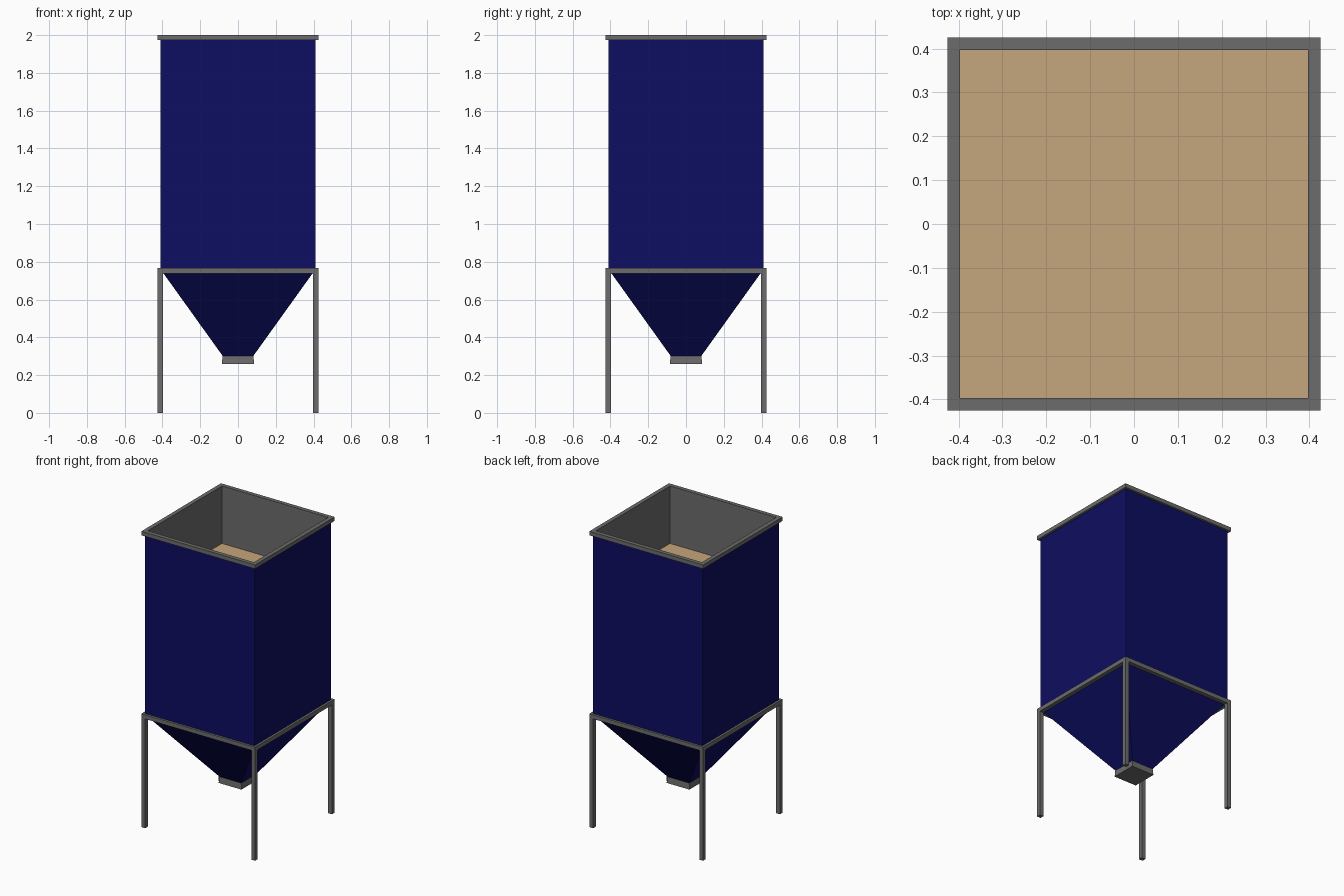
import bpy, bmesh

cube = bpy.data.objects.get("Cube")
if cube:
    bpy.data.objects.remove(cube, do_unlink=True)


def material(name, rgb):
    mat = bpy.data.materials.new(name)
    mat.use_nodes = True
    mat.diffuse_color = (*rgb, 1)
    mat.node_tree.nodes["Principled BSDF"].inputs["Base Color"].default_value = (*rgb, 1)
    return mat


BLUE = material("navy blue paint", (0.004, 0.004, 0.12))
GRAY = material("gray steel", (0.15, 0.15, 0.15))
GRAIN = material("tan grain", (0.56, 0.38, 0.2))


def square_loft(name, sections, mats, closed=False, caps=False, slot=lambda i: 0):
    """Join square sections (half width, z) with walls; slot picks the material of each band."""
    bm = bmesh.new()
    corners = ((-1, -1), (1, -1), (1, 1), (-1, 1))
    rings = [[bm.verts.new((x * h, y * h, z)) for x, y in corners] for h, z in sections]
    pairs = list(zip(rings, rings[1:]))
    if closed:
        pairs.append((rings[-1], rings[0]))
    for i, (a, b) in enumerate(pairs):
        for j in range(4):
            k = (j + 1) % 4
            bm.faces.new((a[j], a[k], b[k], b[j])).material_index = slot(i)
    if caps:
        bm.faces.new(rings[0][::-1])
        bm.faces.new(rings[-1])
    bmesh.ops.recalc_face_normals(bm, faces=bm.faces[:])
    mesh = bpy.data.meshes.new(name)
    bm.to_mesh(mesh)
    bm.free()
    for mat in mats:
        mesh.materials.append(mat)
    obj = bpy.data.objects.new(name, mesh)
    bpy.context.collection.objects.link(obj)
    return obj


OUTER, INNER = 0.425, 0.397
FRAME_TOP, FRAME_BOTTOM = 0.767, 0.739

# Bin and hopper shell: blue outside, bare steel inside
square_loft("bin_shell",
            [(0.08, 0.30), (0.41, 0.76), (0.41, 1.99), (0.40, 1.99), (0.40, 0.765), (0.07, 0.305)],
            [BLUE, GRAY], closed=True, slot=lambda i: 1 if 2 <= i <= 4 else 0)

# Square tube frames around the mouth and the hopper joint
for name, low, high in (("top_rim", 1.973, 2.0), ("support_frame", FRAME_BOTTOM, FRAME_TOP)):
    square_loft(name, [(OUTER, low), (OUTER, high), (INNER, high), (INNER, low)], [GRAY], closed=True)

# Outlet under the hopper
square_loft("outlet", [(0.085, 0.26), (0.082, 0.302)], [GRAY], caps=True)

# Contents of the bin
square_loft("grain_fill", [(0.399, 1.60), (0.399, 1.61)], [GRAIN], caps=True)

# Four legs
leg_half = (OUTER - INNER) / 2
centre = (OUTER + INNER) / 2
for side, sx in (("left", 1), ("right", -1)):
    for end, sy in (("front", -1), ("back", 1)):
        leg = square_loft(f"{end}_{side}_leg", [(leg_half, 0), (leg_half, FRAME_BOTTOM)], [GRAY], caps=True)
        leg.location = (sx * centre, sy * centre, 0)
